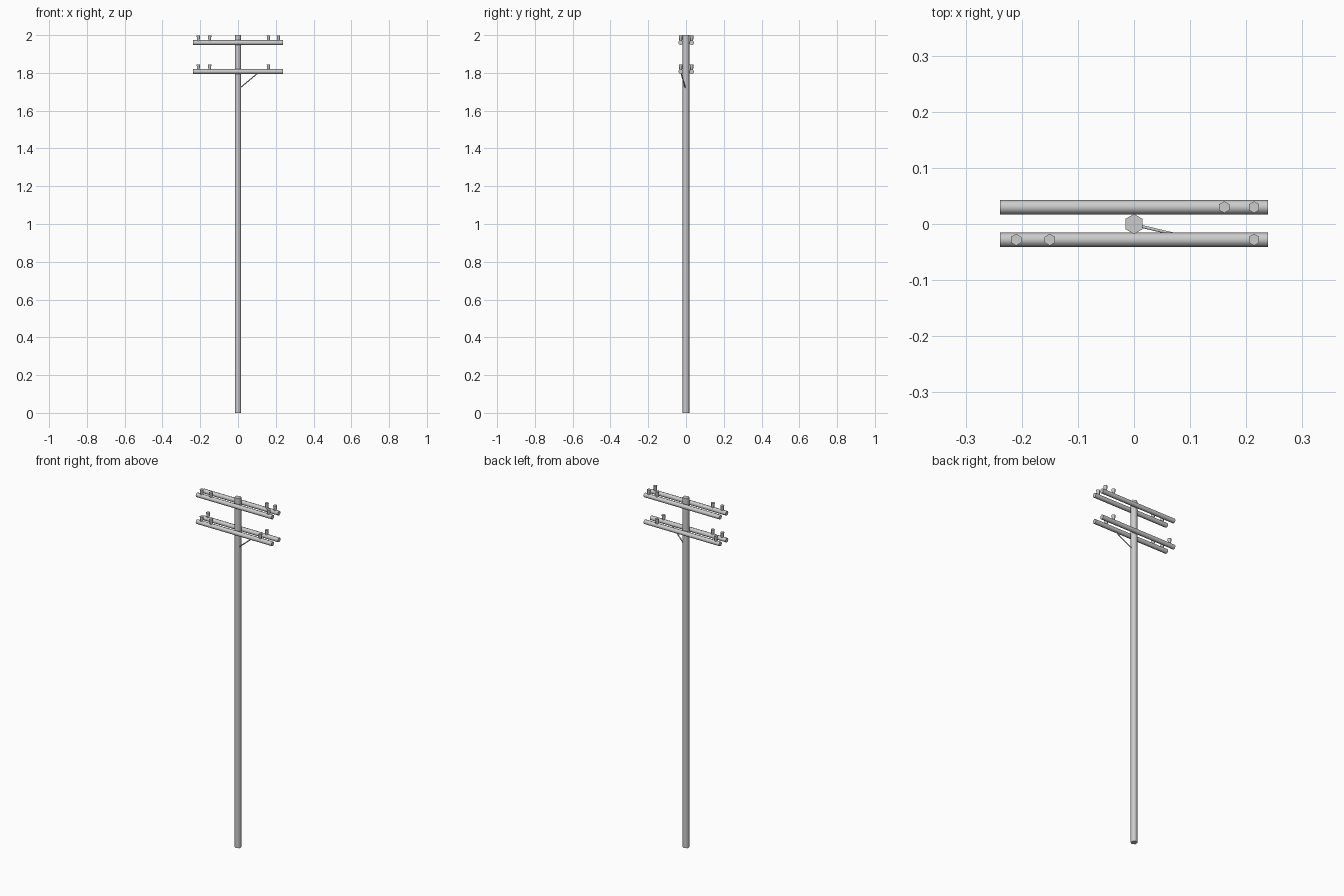
import bpy, math
from mathutils import Vector

if "Cube" in bpy.data.objects:
    bpy.data.objects.remove(bpy.data.objects["Cube"])


def rod(name, start, end, r1, r2=None, sides=6, spin=0.0):
    """Capped prism or cone from start to end, smooth around, sharp caps."""
    a, b = Vector(start), Vector(end)
    d = b - a
    bpy.ops.mesh.primitive_cone_add(vertices=sides, radius1=r1,
                                    radius2=r1 if r2 is None else r2,
                                    depth=d.length)
    o = bpy.context.object
    o.name = name
    o.data.transform(d.to_track_quat('Z', 'Y').to_matrix().to_4x4()
                     if abs(d.normalized().z) < 0.999 else
                     Vector((0, 0, 1)).rotation_difference(d).to_matrix().to_4x4())
    o.location = (a + b) / 2
    bpy.ops.object.shade_smooth_by_angle(angle=math.radians(65))
    return o


# Pole
rod("pole", (0, 0, 0), (0, 0, 2), 0.018)

# Pairs of crossarms, each with its own insulator positions
FRONT_Y, BACK_Y = -0.028, 0.030
levels = {
    "upper": (1.960, {"front": (-0.21, -0.15, 0.214), "back": (0.161, 0.214)}),
    "lower": (1.807, {"front": (-0.21, -0.15, 0.161), "back": (-0.21, 0.161)}),
}
for level, (z, rows) in levels.items():
    for side, xs in rows.items():
        y = FRONT_Y if side == "front" else BACK_Y
        rod(f"{level}_{side}_crossarm", (-0.239, y, z), (0.239, y, z), 0.0128, sides=8)
        for i, x in enumerate(xs):
            rod(f"{level}_{side}_insulator_{i + 1}",
                (x, y, z + 0.008), (x, y, z + 0.038), 0.0075, 0.0105)

# Diagonal brace from the pole to the lower front crossarm
rod("brace", (0.008, -0.003, 1.718), (0.105, -0.026, 1.799), 0.003)
